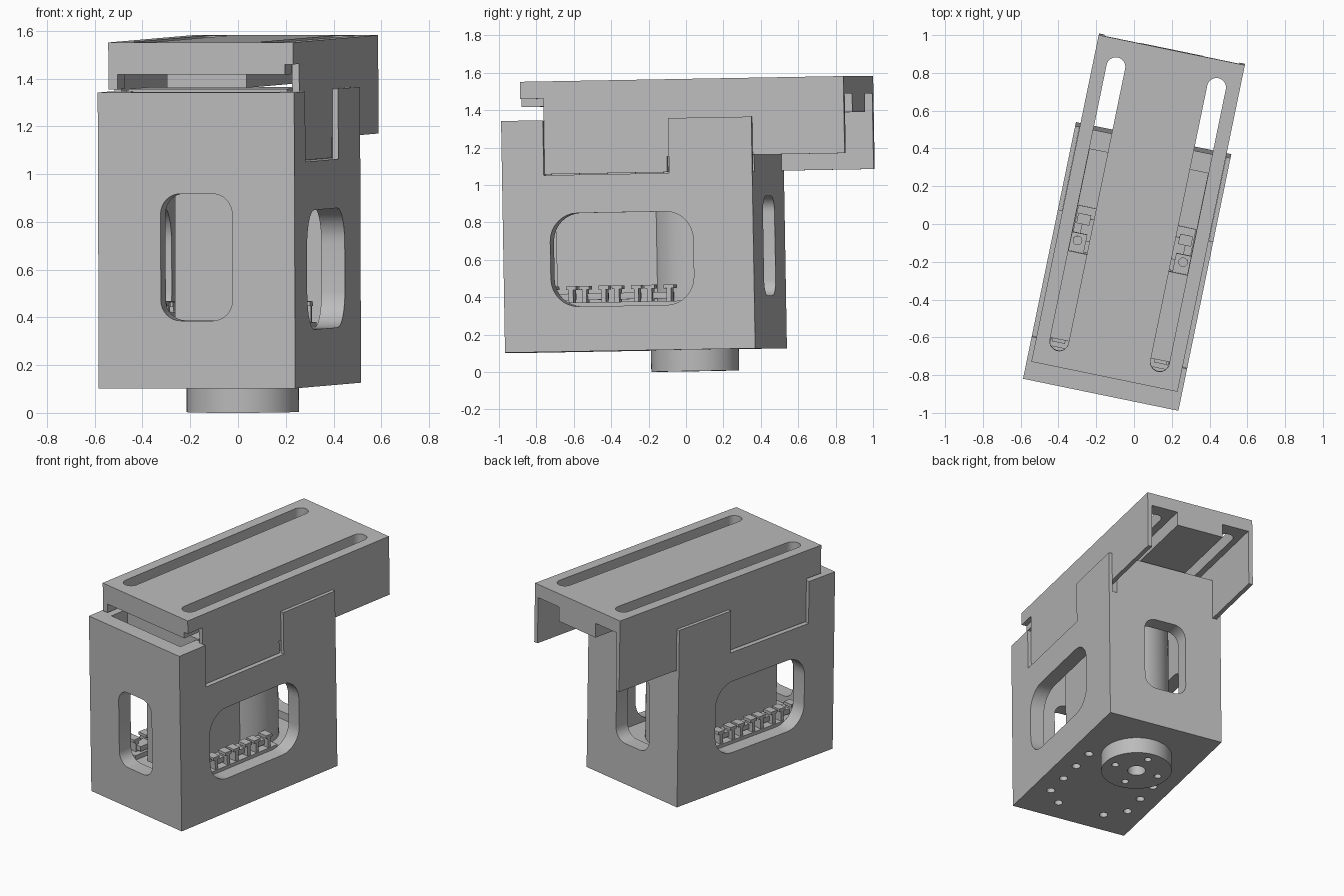
import bpy, bmesh, math
from mathutils import Matrix, Vector

if "Cube" in bpy.data.objects:
    bpy.data.objects.remove(bpy.data.objects["Cube"])

grey = bpy.data.materials.new("plain grey")
grey.use_nodes = True
grey.diffuse_color = (0.5, 0.5, 0.5, 1)
grey.node_tree.nodes["Principled BSDF"].inputs["Base Color"].default_value = (0.5, 0.5, 0.5, 1)

# The whole assembly is turned and pitched slightly
POSE = (Matrix.Translation((-0.034, -0.214, 0.1145))
        @ Matrix.Rotation(math.radians(-11.65), 4, 'Z') @ Matrix.Rotation(math.radians(1), 4, 'X'))
parts = []


def finish(name, bm, keep=True):
    bmesh.ops.recalc_face_normals(bm, faces=bm.faces)
    mesh = bpy.data.meshes.new(name)
    bm.to_mesh(mesh)
    bm.free()
    mesh.materials.append(grey)
    obj = bpy.data.objects.new(name, mesh)
    bpy.context.collection.objects.link(obj)
    if keep:
        parts.append(obj)
    return obj


def box(name, x, y, z, keep=True):
    bm = bmesh.new()
    size = [b - a for a, b in (x, y, z)]
    mid = [(a + b) / 2 for a, b in (x, y, z)]
    bmesh.ops.create_cube(bm, size=1, matrix=Matrix.Translation(mid) @ Matrix.Diagonal((*size, 1)))
    return finish(name, bm, keep)


def cylinder(name, x, y, z, r, keep=True, n=64):
    bm = bmesh.new()
    bmesh.ops.create_cone(bm, cap_ends=True, segments=n, radius1=r, radius2=r, depth=z[1] - z[0],
                          matrix=Matrix.Translation((x, y, sum(z) / 2)))
    return finish(name, bm, keep)


def rounded_prism(name, a, b, r, depth, place):
    """Rounded rectangle over spans a and b, extruded; place() maps (a, b, depth) to x, y, z."""
    bm = bmesh.new()
    corners = [(a[1] - r, b[1] - r), (a[0] + r, b[1] - r), (a[0] + r, b[0] + r), (a[1] - r, b[0] + r)]
    ring = []
    for i, (ca, cb) in enumerate(corners):
        for k in range(9):
            t = math.pi / 2 * (i + k / 8)
            ring.append((ca + r * math.cos(t), cb + r * math.sin(t)))
    loops = [[bm.verts.new(place(p, q, d)) for p, q in ring] for d in depth]
    bm.faces.new(loops[0])
    bm.faces.new(loops[1])
    for i in range(len(ring)):
        j = (i + 1) % len(ring)
        bm.faces.new((loops[0][i], loops[0][j], loops[1][j], loops[1][i]))
    bmesh.ops.remove_doubles(bm, verts=bm.verts, dist=1e-5)
    return finish(name, bm, False)


def combine(obj, tool, op='DIFFERENCE'):
    mod = obj.modifiers.new("join", 'BOOLEAN')
    mod.operation, mod.solver, mod.object = op, 'EXACT', tool
    bpy.context.view_layer.objects.active = obj
    bpy.ops.object.modifier_apply(modifier=mod.name)
    if tool in parts:
        parts.remove(tool)
    bpy.data.objects.remove(tool)


# Housing: open-topped box with rounded windows
W, D, H = 0.42, 0.683, 1.239
FRONT, STEP = -0.455, 0.229
housing = box("housing", (-W, W), (-D, D), (0, H))
combine(housing, box("cut", (-0.32, 0.32), (-0.58, 0.58), (0.23, 2), False))
combine(housing, rounded_prism("cut", (-0.153, 0.153), (0.283, 0.815), 0.085, (-1, 1),
                               lambda a, b, d: (a, d, b)))
combine(housing, rounded_prism("cut", (-0.426, 0.355), (0.24, 0.74), 0.15, (-1, 1),
                               lambda a, b, d: (d, a, b)))

# Slots for the cover skirts and the stepped side notches
for s in (-1, 1):
    combine(housing, box("cut", sorted((s * 0.362, s * 0.396)), (FRONT, 1), (0.945, 2), False))
    combine(housing, box("cut", sorted((s * 0.39, s * 0.5)), (FRONT, STEP), (0.945, 2), False))

# Screw holes in the underside
HOLES = [(0.17, -0.507)] + [(0.29, -0.393 + 0.178 * k) for k in range(4)]
for s in (-1, 1):
    for x, y in HOLES:
        combine(housing, cylinder("cut", s * x, y, (-0.1, 0.08), 0.028, False, 20))

# Round mounting foot with bolt holes
foot = cylinder("mounting_foot", 0, 0.267, (-0.115, 0.01), 0.235)
combine(foot, cylinder("cut", 0, 0.267, (-0.2, -0.04), 0.06, False, 32))
for k in range(4):
    t = math.pi / 2 * k
    combine(foot, cylinder("cut", 0.16 * math.cos(t), 0.267 + 0.16 * math.sin(t),
                           (-0.2, -0.05), 0.024, False, 20))

# Inner mechanism: core, drum and sliding deck
box("inner_core", (-0.14, 0.14), (-0.45, 0.12), (0.2, 1.12))
cylinder("inner_drum", 0, 0.267, (0.2, 1.12), 0.22)
box("sliding_deck", (-0.34, 0.34), (-0.44, 0.03), (1.1, 1.25))
for s in (-1, 1):
    box("guide_pad", sorted((s * 0.24, s * 0.325)), (0.02, 0.13), (1.0, 1.1))
    cylinder("guide_pin", s * 0.285, 0.09, (1.05, 1.12), 0.025, n=24)

# Rows of terminal clips behind the side windows
for s in (-1, 1):
    box("clip_rail", sorted((s * 0.2, s * 0.318)), (-0.5, 0.26), (0.22, 0.262))
    for k in range(4):
        y = -0.393 + 0.178 * k
        for dy in (-0.065, 0.04):
            box("clip_post", sorted((s * 0.24, s * 0.31)), (y + dy, y + dy + 0.025), (0.25, 0.345))
            box("clip_hook", sorted((s * 0.24, s * 0.31)), (y + dy - 0.015, y + dy + 0.04), (0.33, 0.35))
        box("clip_bridge", sorted((s * 0.2, s * 0.28)), (y - 0.06, y + 0.06), (0.275, 0.31))

# Cover: slab, skirts and rib with two long slots
C, Y0, Y1, TOP = 0.395, -0.582, 1.184, 1.447
cover = box("cover", (-C, C), (Y0, Y1), (1.355, TOP))
for x, y, z in [((-C, -0.365), (FRONT, Y1), (0.95, 1.4)),
                ((0.365, C), (FRONT, Y1), (1.035, 1.4)),
                ((0.365, C), (FRONT, STEP - 0.015), (0.95, 1.1)),
                ((-C, 0.36), (Y0, FRONT + 0.01), (1.312, 1.4)),
                ((-C, -0.355), (Y0, FRONT + 0.01), (1.25, 1.4)),
                ((-0.17, 0.17), (FRONT, Y1), (1.255, 1.4))]:
    combine(cover, box("add", x, y, z, False), 'UNION')
for s in (-1, 1):
    combine(cover, rounded_prism("cut", (s * 0.272 - 0.05, s * 0.272 + 0.05), (-0.497, 1.088), 0.0499,
                                 (1.2, 1.6), lambda a, b, d: (a, b, d)))

# Shade round surfaces and place everything
bpy.ops.object.select_all(action='DESELECT')
for obj in parts:
    obj.matrix_world = POSE
    obj.select_set(True)
bpy.context.view_layer.objects.active = housing
bpy.ops.object.shade_smooth_by_angle(angle=math.radians(30))
